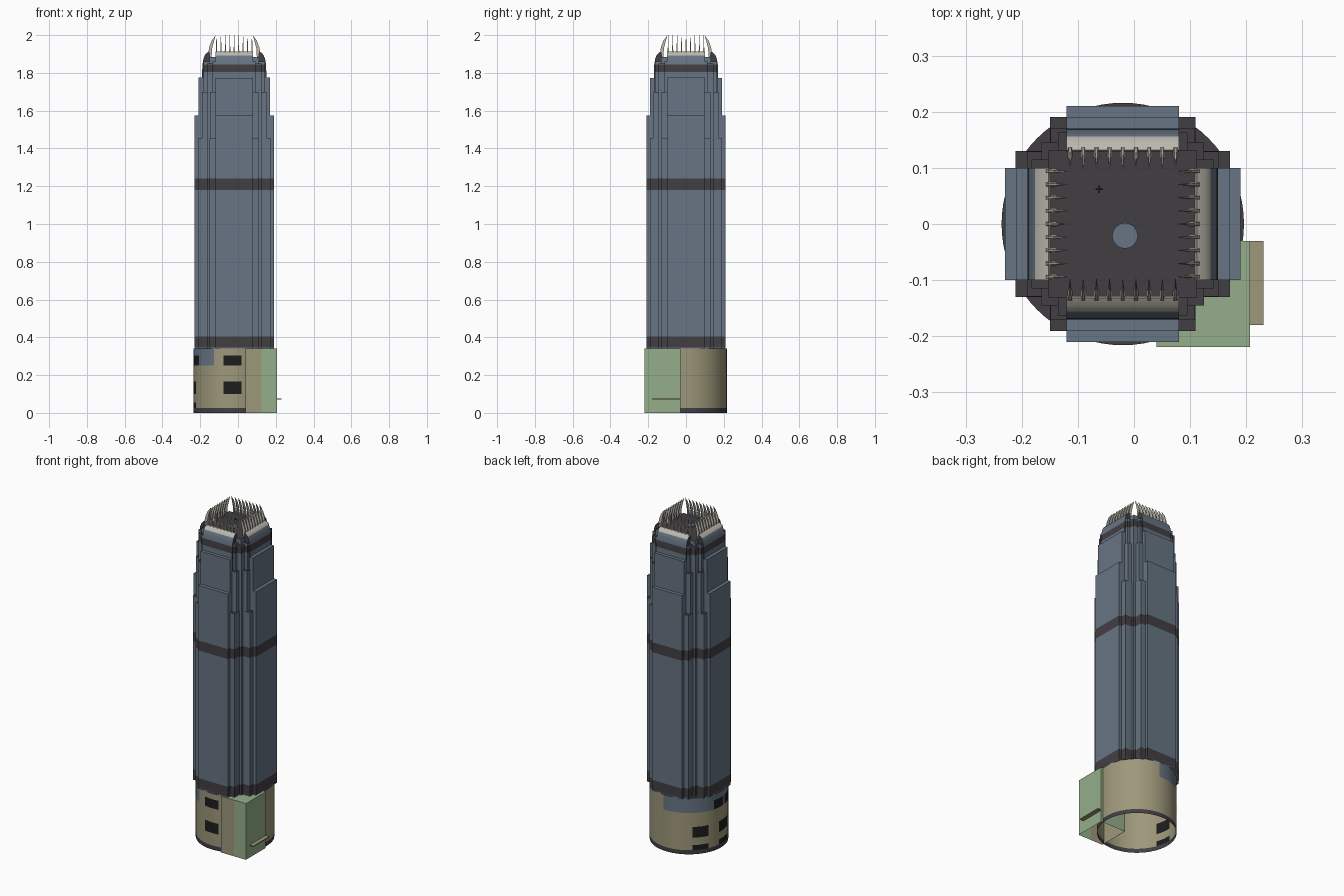
import bpy, bmesh, math
from mathutils import Matrix, Vector

if "Cube" in bpy.data.objects:
    bpy.data.objects.remove(bpy.data.objects["Cube"])

CX = -0.02  # tower axis offset in x


def mat(name, r, g, b):
    m = bpy.data.materials.new(name)
    m.diffuse_color = (r, g, b, 1)
    m.use_nodes = True
    m.node_tree.nodes["Principled BSDF"].inputs["Base Color"].default_value = m.diffuse_color
    return m


BLUE = mat("blue_grey_glass", 0.135, 0.178, 0.228)
DARK = mat("dark_grey", 0.055, 0.049, 0.055)
TAN = mat("tan_stone", 0.34, 0.31, 0.195)
GREEN = mat("pale_green", 0.30, 0.43, 0.255)
CREAM = mat("cream_metal", 0.50, 0.48, 0.42)
BLACK = mat("black_window", 0.012, 0.012, 0.013)
BANDS = [(0.345, 0.405), (1.18, 1.24), (1.805, 1.845)]


def finish(name, bm, mats, rule=None, smooth=False):
    bmesh.ops.recalc_face_normals(bm, faces=bm.faces)
    if rule:
        for f in bm.faces:
            f.material_index = rule(f)
    me = bpy.data.meshes.new(name)
    bm.to_mesh(me)
    bm.free()
    for m in mats:
        me.materials.append(m)
    ob = bpy.data.objects.new(name, me)
    bpy.context.collection.objects.link(ob)
    if smooth:
        bpy.context.view_layer.objects.active = ob
        ob.select_set(True)
        bpy.ops.object.shade_smooth_by_angle(angle=math.radians(35))
        ob.select_set(False)
    return ob


def loft(bm, rings, closed_top=True):
    """Bridge successive closed rings of points."""
    vs = [[bm.verts.new(p) for p in r] for r in rings]
    n = len(vs[0])
    for a, b in zip(vs, vs[1:]):
        for i in range(n):
            j = (i + 1) % n
            bm.faces.new((a[i], a[j], b[j], b[i]))
    if closed_top:
        bm.faces.new(vs[-1])


def banded(f):
    z = f.calc_center_median().z
    return int(abs(f.normal.z) < 0.5 and any(a < z < b for a, b in BANDS))


def block(name, hx, hy, z0, z1, top_dark=False):
    """Rectangular tower block, cut at the dark floor bands."""
    zs = [z0] + sorted(z for b in BANDS for z in b if z0 < z < z1) + [z1]
    bm = bmesh.new()
    loft(bm, [[(CX + sx * hx, sy * hy, z) for sx, sy in
               ((-1, -1), (1, -1), (1, 1), (-1, 1))] for z in zs])
    finish(name, bm, [BLUE, DARK],
           lambda f: int(top_dark) if f.normal.z > 0.5 else banded(f))


# Stepped tower shaft: (half width, half reach, bottom, top, dark top)
TIERS = [
    ("main_bay_lower", 0.10, 0.210, 0.34, 1.575, False),
    ("main_bay_upper", 0.10, 0.190, 1.575, 1.775, False),
    ("side_bay_lower", 0.13, 0.191, 0.34, 1.455, True),
    ("side_bay_upper", 0.129, 0.171, 1.455, 1.70, True),
    ("top_bay", 0.115, 0.163, 1.70, 1.86, True),
]
for n, w, r, z0, z1, d in TIERS:
    block(n + "_x", r, w, z0, z1, d)
    block(n + "_y", w, r, z0, z1 - 0.001, d)
block("corner_core", 0.145, 0.145, 0.34, 1.85, True)
block("roof_deck", 0.132, 0.132, 1.85, 1.885, True)

# Curved crown panels and inward-leaning fins on all four sides
CROWN = [(0.13, 1.70), (0.17, 1.70), (0.17, 1.805), (0.168, 1.845),
         (0.163, 1.875), (0.156, 1.893), (0.146, 1.905), (0.132, 1.914), (0.128, 1.90)]
FIN_OUT = [(0.138, 1.90), (0.133, 1.935), (0.120, 1.97), (0.098, 2.0)]
FIN_IN = [(0.108, 1.965), (0.117, 1.93), (0.120, 1.88)]


def crown_rule(f):
    c = f.calc_center_median()
    if c.z > 1.895 and f.normal.z > 0.2:
        return 2
    return banded(f)


for k in range(4):
    turn = Matrix.Translation((CX, 0, 0)) @ Matrix.Rotation(k * math.pi / 2, 4, 'Z')
    bm = bmesh.new()
    loft(bm, [[turn @ Vector((r, u, z)) for r, z in CROWN] for u in (-0.10, 0.10)])
    bm.verts.ensure_lookup_table()
    bm.faces.new(bm.verts[:len(CROWN)])
    finish("crown_panel", bm, [BLUE, DARK, CREAM], crown_rule, True)

    bm = bmesh.new()
    prof = FIN_OUT + FIN_IN
    for i in range(9):
        u = -0.094 + i * 0.0235
        sides = []
        for s in (-1, 1):
            sides.append([turn @ Vector((r, u + s * (0.0006 + 0.035 * (2.0 - z) ** 1.05), z))
                          for r, z in prof])
        start = len(bm.verts)
        loft(bm, sides)
        bm.verts.ensure_lookup_table()
        bm.faces.new(bm.verts[start:start + len(prof)])
    finish("crown_fins", bm, [CREAM])

# Roof disc and small cross marker
bm = bmesh.new()
bmesh.ops.create_cone(bm, cap_ends=True, segments=16, radius1=0.023, radius2=0.023,
                      depth=0.006, matrix=Matrix.Translation((-0.016, -0.021, 1.887)))
finish("roof_disc", bm, [BLUE])
bm = bmesh.new()
for sx, sy in ((0.014, 0.003), (0.003, 0.014)):
    bmesh.ops.create_cube(bm, size=1, matrix=Matrix.Translation((-0.062, 0.062, 1.886))
                          @ Matrix.Diagonal((sx, sy, 0.006, 1)))
finish("roof_cross", bm, [BLACK])

# Round podium, open underneath, with window patches set by angle and height
R, N = 0.216, 72
ZS = [0, 0.025, 0.055, 0.10, 0.165, 0.25, 0.27, 0.305, 0.34]
bm = bmesh.new()
loft(bm, [[(CX + R * math.cos(2 * math.pi * i / N), R * math.sin(2 * math.pi * i / N), z)
           for i in range(N)] for z in ZS])


def podium_rule(f):
    c = f.calc_center_median()
    if abs(f.normal.z) > 0.5:
        return 1
    a = math.degrees(math.atan2(c.y, c.x - CX)) % 360
    cols = 130 < a < 155 or 175 < a < 200
    if c.z < 0.025:
        return 1
    if c.z < 0.055 and cols:
        return 2
    if 0.10 < c.z < 0.165 and (cols or 255 < a < 280):
        return 2
    if 0.25 < c.z < 0.305 and (255 < a < 280 or 165 < a < 185 or 192 < a < 210):
        return 2
    if c.z > 0.25 and 85 < a < 240:
        return 3
    return 0


finish("podium", bm, [TAN, DARK, BLACK, BLUE], podium_rule, True)

# Green corner annex, open underneath
bm = bmesh.new()
plan = [(0.04, -0.219), (0.125, -0.219), (0.207, -0.219), (0.207, -0.03), (0.04, -0.03)]
loft(bm, [[(x, y, z) for x, y in plan] for z in (0, 0.341)])
finish("corner_annex", bm, [GREEN, TAN],
       lambda f: int(abs(f.normal.z) < 0.5 and f.calc_center_median().x < 0.12
                     and f.calc_center_median().y < -0.1))

# Thin entrance canopy
bm = bmesh.new()
bmesh.ops.create_cube(bm, size=1, matrix=Matrix.Translation((0.217, -0.105, 0.073))
                      @ Matrix.Diagonal((0.028, 0.15, 0.006, 1)))
finish("entrance_canopy", bm, [TAN])
